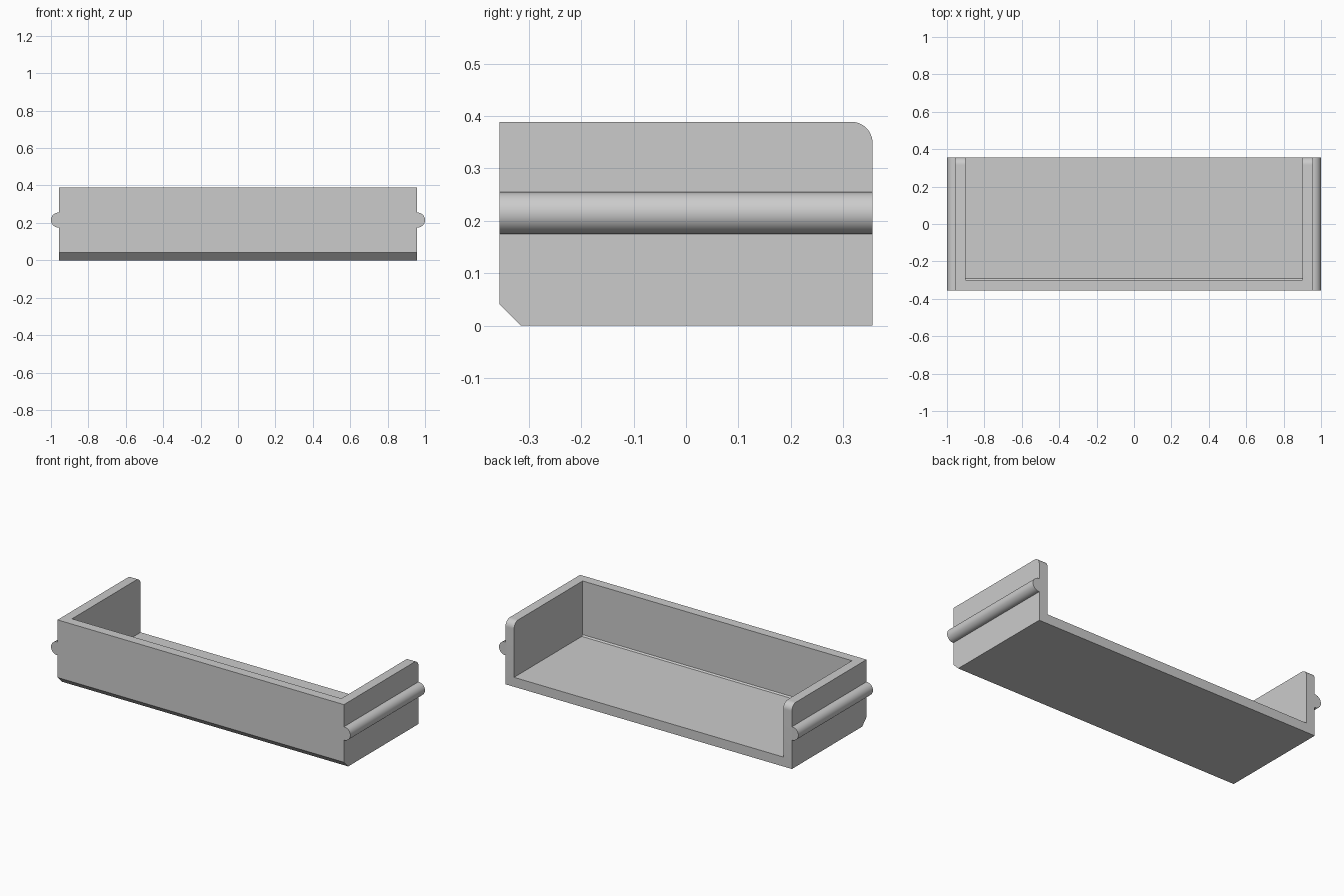
import bpy, bmesh
from math import sin, cos, pi, radians
from mathutils import Vector

cube = bpy.data.objects.get("Cube")
if cube:
    bpy.data.objects.remove(cube, do_unlink=True)

HALF_W, HALF_D, HEIGHT = 0.957, 0.356, 0.389
WALL = 0.057
CHAMFER = 0.041
CORNER = 0.04
RAIL_Z, RAIL_R = 0.215, 0.04

grey = bpy.data.materials.new("light grey")
grey.use_nodes = True
grey.diffuse_color = (0.6, 0.6, 0.6, 1)
grey.node_tree.nodes["Principled BSDF"].inputs["Base Color"].default_value = (0.6, 0.6, 0.6, 1)


def arc(cx, cy, r, start, end, steps):
    angles = [start + (end - start) * i / steps for i in range(steps + 1)]
    return [(cx + r * cos(a), cy + r * sin(a)) for a in angles]


def prism(name, points, sweep):
    """Extrude a closed outline of 3D points along a vector."""
    bm = bmesh.new()
    face = bm.faces.new([bm.verts.new(p) for p in points])
    result = bmesh.ops.extrude_face_region(bm, geom=[face])
    verts = [v for v in result["geom"] if isinstance(v, bmesh.types.BMVert)]
    bmesh.ops.translate(bm, verts=verts, vec=Vector(sweep))
    bmesh.ops.recalc_face_normals(bm, faces=bm.faces)
    mesh = bpy.data.meshes.new(name)
    bm.to_mesh(mesh)
    bm.free()
    mesh.materials.append(grey)
    obj = bpy.data.objects.new(name, mesh)
    bpy.context.collection.objects.link(obj)
    return obj


def select_only(obj):
    bpy.ops.object.select_all(action="DESELECT")
    obj.select_set(True)
    bpy.context.view_layer.objects.active = obj


def smooth(obj):
    select_only(obj)
    bpy.ops.object.shade_smooth_by_angle(angle=radians(30))


# Tray body: side outline with chamfered front foot and rounded back top corner
outline = [(-HALF_D, HEIGHT), (-HALF_D, CHAMFER), (-HALF_D + CHAMFER, 0), (HALF_D, 0)]
outline += arc(HALF_D - CORNER, HEIGHT - CORNER, CORNER, 0, pi / 2, 12)
tray = prism("tray_body", [(-HALF_W, y, z) for y, z in outline], (2 * HALF_W, 0, 0))

# Cavity, open at the top and back, with a slim bevel where floor meets front
inner_y, bevel = -HALF_D + WALL, 0.008
hollow = [(inner_y, HEIGHT + 0.2), (inner_y, WALL + bevel), (inner_y + bevel, WALL),
          (HALF_D + 0.2, WALL), (HALF_D + 0.2, HEIGHT + 0.2)]
inner_x = HALF_W - WALL
cutter = prism("cavity_cutter", [(-inner_x, y, z) for y, z in hollow], (2 * inner_x, 0, 0))
cutter.hide_render = True

cut = tray.modifiers.new("cavity", "BOOLEAN")
cut.operation = "DIFFERENCE"
cut.solver = "EXACT"
cut.object = cutter
select_only(tray)
bpy.ops.object.modifier_apply(modifier=cut.name)
bpy.data.objects.remove(cutter, do_unlink=True)
smooth(tray)

# Half-round slide rails on both sides, full depth
for name, side in (("left_rail", 1), ("right_rail", -1)):
    section = [(HALF_W - 0.01, RAIL_Z - RAIL_R)]
    section += arc(1 - RAIL_R, RAIL_Z, RAIL_R, -pi / 2, pi / 2, 24)
    section += [(HALF_W - 0.01, RAIL_Z + RAIL_R)]
    rail = prism(name, [(side * x, -HALF_D, z) for x, z in section], (0, 2 * HALF_D, 0))
    smooth(rail)
